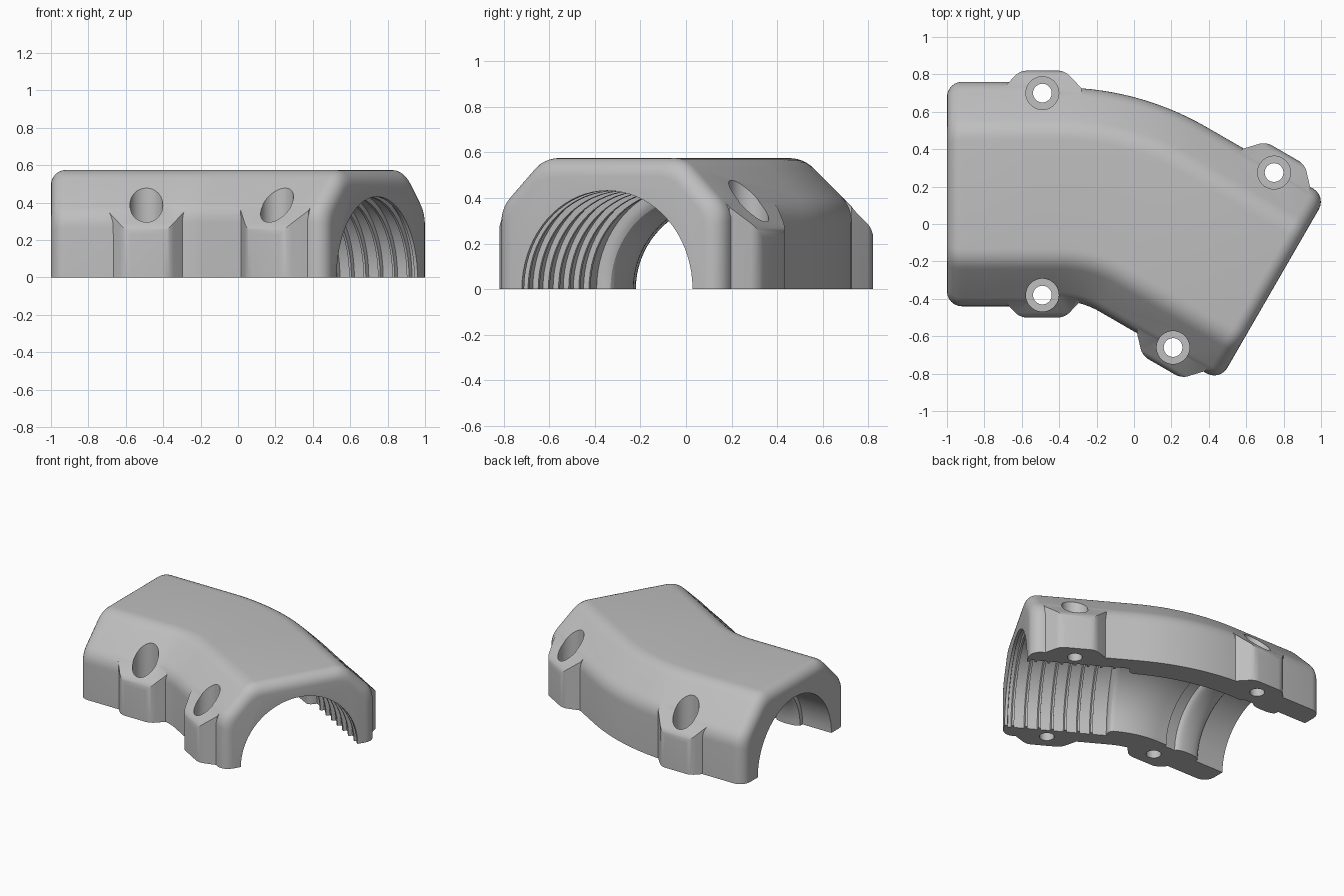
import bpy, bmesh
from math import sin, cos, pi, radians
from mathutils import Vector

cube = bpy.data.objects.get("Cube")
if cube:
    bpy.data.objects.remove(cube, do_unlink=True)

BEND, RADIUS = radians(30), 1.0
LEG_A, LEG_B = 0.6, 0.743
ARC = RADIUS * BEND
TOTAL = LEG_A + ARC + LEG_B
BOSSES = (0.51, 1.561)          # distance of each screw pair along the path
CHAMFER = 0.93                  # w + z along the sloped shoulders


def place(s, w, z):
    """Point at distance s along the bent centre line, w to its left, z up."""
    t = min(max(s - LEG_A, 0), ARC)
    a = t / RADIUS
    run = min(s, LEG_A)
    rest = max(s - LEG_A - ARC, 0)
    r = RADIUS + w
    return Vector((-1 + run + r * sin(a) + rest * cos(a),
                   0.16 - RADIUS + r * cos(a) - rest * sin(a), z))


def make(name, bm):
    bmesh.ops.recalc_face_normals(bm, faces=bm.faces)
    mesh = bpy.data.meshes.new(name)
    bm.to_mesh(mesh)
    bm.free()
    ob = bpy.data.objects.new(name, mesh)
    bpy.context.collection.objects.link(ob)
    return ob


def loft(name, sections):
    """Skin a list of (s, [(w, z), ...]) rings and cap both ends."""
    bm = bmesh.new()
    rings = [[bm.verts.new(place(s, w, z)) for w, z in pts] for s, pts in sections]
    n = len(rings[0])
    for a, b in zip(rings, rings[1:]):
        for i in range(n):
            j = (i + 1) % n
            bm.faces.new((a[i], a[j], b[j], b[i]))
    bm.faces.new(rings[0])
    bm.faces.new(rings[-1])
    return make(name, bm)


def boolean(target, tool, operation):
    mod = target.modifiers.new(operation, 'BOOLEAN')
    mod.operation, mod.solver, mod.object = operation, 'EXACT', tool
    bpy.context.view_layer.objects.active = target
    bpy.ops.object.modifier_apply(modifier=mod.name)
    bpy.data.objects.remove(tool, do_unlink=True)


def shell_profile(half, inset):
    """Chamfered arch with softened corners, shrunk by inset."""
    half, top, lim = half - inset, 0.575 - inset, CHAMFER - inset * 1.414
    corners = [Vector((half, 0)), Vector((half, lim - half)),
               Vector((lim - top, top)), Vector((0, top))]
    side = [corners[0]]
    for p, c, q in zip(corners, corners[1:], corners[2:]):
        a = c + (p - c).normalized() * 0.065
        b = c + (q - c).normalized() * 0.065
        for i in range(7):
            k = i / 6
            side.append(a * (1 - k) ** 2 + c * 2 * k * (1 - k) + b * k * k)
    side = [(v.x, v.y) for v in side]
    return side + [(-w, z) for w, z in reversed(side)]


def circle(r):
    return [(r * cos(i * pi / 36), r * sin(i * pi / 36)) for i in range(72)]


# Outer shell: rounded ends, slightly slimmer from the first screws onward
ROUND = 0.08
fillet = [(ROUND * (1 - sin(a)), ROUND * (1 - cos(a)))
          for a in [radians(90 - 15 * i) for i in range(7)]]
bend = [LEG_A + ARC * i / 14 for i in range(15)]
sections = [(s, shell_profile(0.6, d)) for s, d in fillet]
sections += [(BOSSES[0] - 0.05, shell_profile(0.6, 0))]
sections += [(s, shell_profile(0.57, 0)) for s in [BOSSES[0]] + bend]
sections += [(TOTAL - s, shell_profile(0.57, d)) for s, d in reversed(fillet)]
shell = loft("clamp_shell", sections)


def boss(s, side):
    """Screw boss: trapezoid in plan, sloped top following the chamfer."""
    bm = bmesh.new()
    plan = [(-0.21, 0.46), (-0.21, 0.565), (-0.12, 0.66),
            (0.12, 0.66), (0.21, 0.565), (0.21, 0.46)]
    low = [bm.verts.new((u, w, 0)) for u, w in plan]
    high = [bm.verts.new((u, w, CHAMFER - 0.006 - w)) for u, w in plan]
    bm.faces.new(low)
    bm.faces.new(high)
    for i in range(len(plan)):
        j = (i + 1) % len(plan)
        bm.faces.new((low[i], low[j], high[j], high[i]))
    soft = [e for e in bm.edges if all(v.co.y > 0.6 for v in e.verts)
            and any(v.co.z > 0 for v in e.verts)]
    bmesh.ops.bevel(bm, geom=soft, offset=0.035, segments=5, profile=0.5, affect='EDGES')
    for v in bm.verts:
        v.co = place(s + v.co.x, side * v.co.y, v.co.z) if s > 1 else \
            Vector((-1 + s + v.co.x, 0.16 + side * v.co.y, v.co.z))
    return make("screw_boss", bm)


def drill(s, side, r, z0):
    bm = bmesh.new()
    bmesh.ops.create_cone(bm, cap_ends=True, segments=40, radius1=r, radius2=r, depth=1)
    bmesh.ops.translate(bm, verts=bm.verts, vec=place(s, side * 0.54, z0 + 0.5))
    return make("drill", bm)


for s in BOSSES:
    for side in (1, -1):
        boolean(shell, boss(s, side), 'UNION')

# Bore: open mouth, rounded retaining ridge, smooth bend, then a ribbed socket
stations = [(-0.1, 0.43), (0.235, 0.43)]
stations += [(0.335 - 0.1 * cos(a), 0.43 - 0.05 * sin(a) ** 0.5)
             for a in [radians(15 * i) for i in range(1, 12)]]
stations += [(0.435, 0.41), (0.52, 0.41), (0.525, 0.39)]
stations += [(s, 0.39) for s in bend]
socket = LEG_A + ARC + 0.04
stations += [(socket - 0.045 * cos(a), 0.435 - 0.045 * sin(a))
             for a in [radians(90 - 18 * i) for i in range(5, -1, -1)][::-1]
             if False] + [(socket - 0.03, 0.39), (socket - 0.012, 0.396),
                          (socket, 0.41), (socket + 0.006, 0.43), (socket + 0.008, 0.455)]
for i in range(7):
    rib = 1.275 + i * 0.089
    stations += [(rib - 0.011, 0.455), (rib - 0.007, 0.43),
                 (rib + 0.007, 0.43), (rib + 0.011, 0.455)]
stations += [(TOTAL - 0.025, 0.455), (TOTAL - 0.02, 0.432), (TOTAL + 0.1, 0.432)]
boolean(shell, loft("bore", [(s, circle(r)) for s, r in stations]), 'DIFFERENCE')

# Screw holes with wide head recesses
for s in BOSSES:
    for side in (1, -1):
        boolean(shell, drill(s, side, 0.05, -0.2), 'DIFFERENCE')
        boolean(shell, drill(s, side, 0.088, 0.2), 'DIFFERENCE')

# Plain grey finish
grey = bpy.data.materials.new("plain_grey")
grey.use_nodes = True
colour = (0.52, 0.52, 0.52, 1)
grey.diffuse_color = colour
grey.node_tree.nodes["Principled BSDF"].inputs["Base Color"].default_value = colour
shell.data.materials.clear()
shell.data.materials.append(grey)

bpy.ops.object.select_all(action='DESELECT')
shell.select_set(True)
bpy.context.view_layer.objects.active = shell
bpy.ops.object.shade_smooth_by_angle(angle=radians(28))
